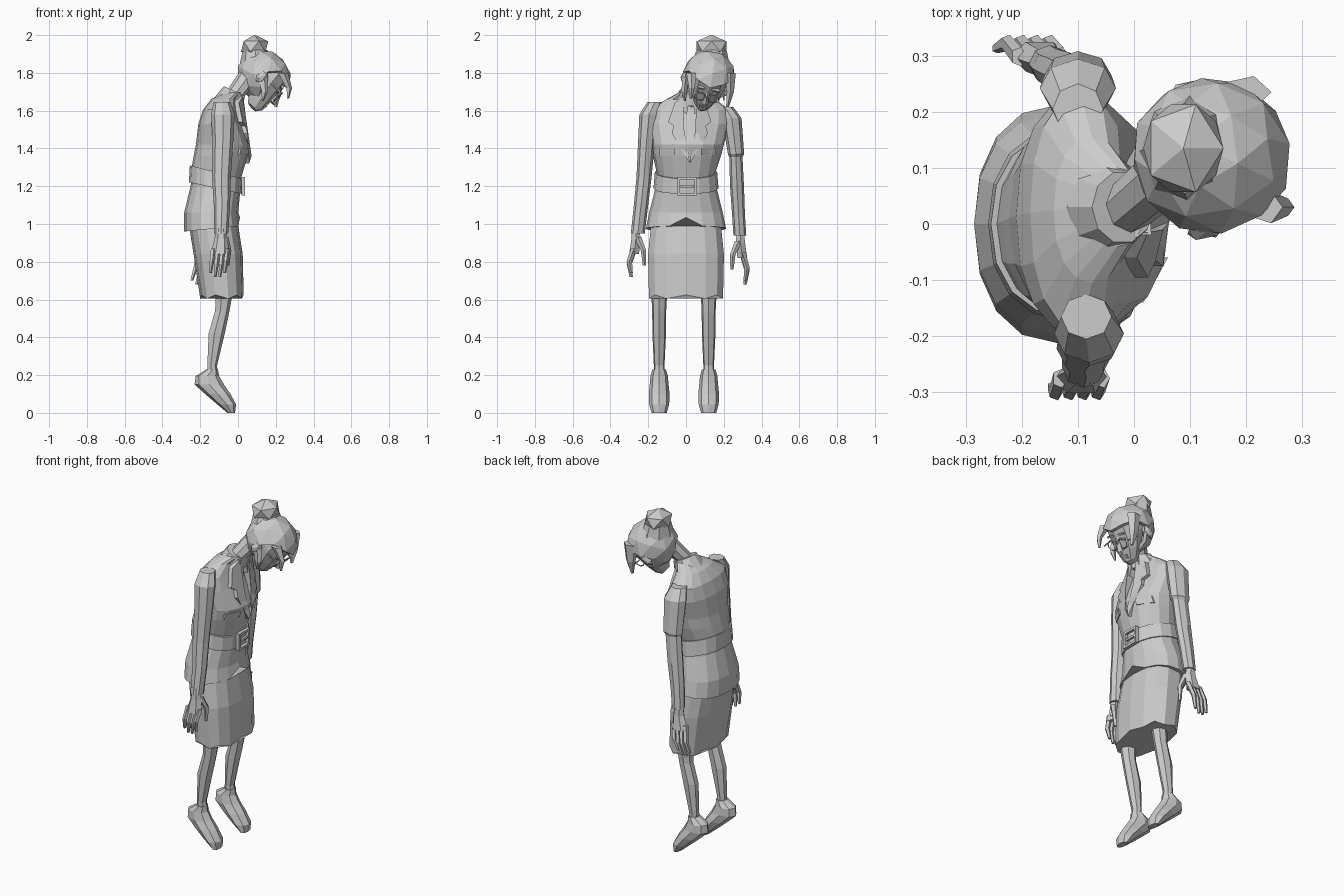
import bpy, bmesh, math
from mathutils import Vector, Matrix
from mathutils.bvhtree import BVHTree

if "Cube" in bpy.data.objects:
    bpy.data.objects.remove(bpy.data.objects["Cube"])

grey = bpy.data.materials.new("plain_grey")
grey.use_nodes = True
grey.diffuse_color = (0.6, 0.6, 0.6, 1)
grey.node_tree.nodes["Principled BSDF"].inputs["Base Color"].default_value = (0.6, 0.6, 0.6, 1)


def finish(name, bm, matrix=None):
    bmesh.ops.recalc_face_normals(bm, faces=bm.faces)
    if matrix:
        bm.transform(matrix)
    mesh = bpy.data.meshes.new(name)
    bm.to_mesh(mesh)
    bm.free()
    mesh.materials.append(grey)
    obj = bpy.data.objects.new(name, mesh)
    bpy.context.collection.objects.link(obj)
    return obj


def loft(name, rings, n=8, square=1.0, matrix=None, edit=None):
    """Skin over rings of (x, y, z, radius x, radius y, tilt)."""
    bm = bmesh.new()
    loops = []
    for ring in rings:
        x, y, z, rx, ry = ring[:5]
        tilt = ring[5] if len(ring) > 5 else 0
        loop = []
        for i in range(n):
            a = math.tau * i / n
            c, s = math.cos(a), math.sin(a)
            dx = rx * math.copysign(abs(c) ** square, c)
            dy = ry * math.copysign(abs(s) ** square, s)
            loop.append(bm.verts.new((x + dx, y + dy, z + tilt * dx)))
        loops.append(loop)
    if edit:
        edit(loops)
    for low, high in zip(loops, loops[1:]):
        for i in range(n):
            j = (i + 1) % n
            bm.faces.new((low[i], low[j], high[j], high[i]))
    bm.faces.new(loops[0])
    bm.faces.new(loops[-1])
    return finish(name, bm, matrix)


def blob(name, centre, radii, detail=1, matrix=None):
    bm = bmesh.new()
    bmesh.ops.create_icosphere(bm, subdivisions=detail, radius=1)
    bm.transform(Matrix.Translation(centre) @ Matrix.Diagonal((*radii, 1)))
    return finish(name, bm, matrix)


def box(name, centre, size, matrix=None):
    bm = bmesh.new()
    bmesh.ops.create_cube(bm, size=1)
    bm.transform(Matrix.Translation(centre) @ Matrix.Diagonal((*size, 1)))
    return finish(name, bm, matrix)


# Skirt with an uneven hem
def uneven_hem(loops):
    for v in loops[0][::2]:
        v.co.z += 0.02


loft("skirt", [(-.085, 0, .605, .115, .2), (-.105, 0, .84, .13, .205),
               (-.135, 0, 1.03, .13, .185)], 14, .8, edit=uneven_hem)


# Jacket with a notch at the front of the hem
def hem_notch(loops):
    loops[0][0].co.z += 0.045


jacket = loft("jacket", [
    (-.137, 0, .975, .148, .212, .1), (-.142, 0, 1.06, .143, .195),
    (-.12, 0, 1.18, .13, .165, -.2), (-.115, 0, 1.27, .13, .155, -.25),
    (-.092, .005, 1.36, .143, .18), (-.08, .01, 1.42, .143, .19),
    (-.095, .015, 1.53, .115, .215), (-.095, .02, 1.605, .09, .21),
    (-.075, .025, 1.66, .068, .13), (-.03, .03, 1.695, .05, .07)],
    16, .9, edit=hem_notch)
loft("belt", [(-.12, 0, 1.19, .14, .172, -.22), (-.115, 0, 1.275, .14, .165, -.25)], 16, .9)

# Square buckle on the front of the belt
for sign in (-1, 1):
    box("buckle_side", (.028, .007 + sign * .045, 1.2), (.02, .014, .1))
    box("buckle_bar", (.028, .007, 1.2 + sign * .043), (.02, .1, .014))
box("buckle_pin", (.026, .007, 1.2), (.015, .07, .012))

# Lapels, shirt front and pocket flaps laid on the chest
chest = BVHTree.FromPolygons([v.co.copy() for v in jacket.data.vertices],
                             [tuple(p.vertices) for p in jacket.data.polygons])


def chest_plate(name, outline, lift):
    bm = bmesh.new()
    front, back = [], []
    for y, z in outline:
        hit = chest.ray_cast(Vector((1, y, z)), Vector((-1, 0, 0)))[0]
        x = hit.x if hit else -.02
        front.append(bm.verts.new((x + lift, y, z)))
        back.append(bm.verts.new((x - .02, y, z)))
    bm.faces.new(front)
    bm.faces.new(back)
    for i in range(len(front)):
        j = (i + 1) % len(front)
        bm.faces.new((front[i], front[j], back[j], back[i]))
    finish(name, bm)


for sign in (-1, 1):
    lapel = [(.035, 1.68), (.08, 1.64), (.115, 1.54), (.085, 1.52), (.095, 1.48),
             (0, 1.32), (.005, 1.36), (.03, 1.5)]
    chest_plate("lapel", [(.02 + sign * y, z) for y, z in lapel], .022)
    chest_plate("pocket_flap", [(.01 + sign * y, z) for y, z in
                                ((.07, 1.4), (.15, 1.4), (.15, 1.365), (.07, 1.365))], .01)
    chest_plate("shirt_collar", [(.025 + sign * y, z) for y, z in
                                 ((.01, 1.67), (.045, 1.68), (.045, 1.6), (.02, 1.58))], .03)

# Neck and standing collar
loft("neck", [(-.04, .03, 1.62, .045, .05), (-.005, .035, 1.7, .045, .05, -.4),
              (.06, .09, 1.79, .05, .055, -.4)], 8)
loft("collar", [(-.045, .03, 1.65, .075, .09, -.35), (-.02, .03, 1.705, .055, .065, -.45)], 10)

# Sleeves: the left one has a wider upper part
loft("right_sleeve", [
    (-.085, -.165, 1.645, .045, .04), (-.08, -.195, 1.58, .062, .052),
    (-.08, -.208, 1.45, .056, .045), (-.088, -.222, 1.25, .05, .04),
    (-.085, -.238, 1.1, .043, .038), (-.09, -.255, .95, .038, .037)], 8)
loft("left_sleeve", [
    (-.1, .205, 1.62, .045, .045), (-.1, .242, 1.56, .068, .052),
    (-.1, .265, 1.37, .06, .043), (-.103, .264, 1.355, .05, .035),
    (-.12, .27, 1.2, .048, .037), (-.14, .278, 1.05, .042, .034),
    (-.15, .285, .94, .037, .034)], 8)


# Hands with four fingers and a thumb
def hand(side, x, y, z, out, drift, length):
    loft(side + "_palm", [(x, y, z + .04, .025, .022), (x, y, z - .03, .035, .028),
                          (x + drift / 3, y + out * .01, z - .11, .05, .03)], 6)
    for i in range(4):
        fx = x + drift / 3 - .037 + .025 * i
        tip = length - .02 * abs(i - 1.5)
        loft(side + "_finger", [
            (fx, y + out * .01, z - .08, .014, .018),
            (fx + drift / 2, y + out * .035, z - tip * .7, .013, .015),
            (fx + drift, y + out * .025, z - tip, .008, .009)], 5)
    loft(side + "_thumb", [(x + .02, y - out * .01, z - .02, .02, .02),
                           (x + .04, y - out * .04, z - .09, .015, .015),
                           (x + .035, y - out * .045, z - .17, .009, .009)], 5)


hand("right", -.09, -.265, .95, -1, -.015, .24)
hand("left", -.155, .288, .93, 1, -.04, .26)

# Legs and pointed-down shoes
for side, y in (("right", -.142), ("left", .12)):
    loft(side + "_leg", [(-.135, y, .19, .032, .03), (-.138, y, .25, .027, .029),
                         (-.115, y, .42, .045, .037), (-.085, y, .54, .04, .038),
                         (-.07, y, .68, .05, .046)], 7)
    loft(side + "_shoe", [(-.036, y, 0, .02, .04), (-.06, y, .045, .05, .053),
                          (-.107, y, .1, .067, .055), (-.152, y, .15, .078, .05),
                          (-.162, y, .195, .062, .046), (-.137, y, .23, .03, .036)], 8)

# Head frame: x is the way the face looks, y its left, z its crown
look = Vector((.68, -.05, -.73)).normalized()
left = look.cross(Vector((.72, .22, .66))).normalized() * -1
crown = look.cross(left)
head = Matrix.Translation((.14, .12, 1.77)) @ Matrix((look, left, crown)).transposed().to_4x4()

# Face
loft("face", [(.068, 0, -.155, .03, .026), (.062, 0, -.125, .055, .048),
              (.04, 0, -.07, .075, .078), (.015, 0, 0, .095, .1),
              (.01, 0, .07, .09, .1)], 10, matrix=head)
loft("nose", [(.115, 0, -.06, .028, .02), (.11, 0, -.045, .03, .016),
              (.1, 0, .01, .014, .01)], 5, matrix=head)
for z in (-.093, -.108):
    box("lip", (.108, 0, z), (.016, .045, .009), head)
for sign in (-1, 1):
    blob("eye", (.098, sign * .036, -.005), (.01, .018, .01), matrix=head)
    box("eyebrow", (.1, sign * .038, .026), (.014, .045, .01), head)
    blob("ear", (-.01, sign * .125, -.03), (.025, .02, .045), matrix=head)
    bpy.ops.mesh.primitive_torus_add(major_segments=8, minor_segments=4,
                                     major_radius=.03, minor_radius=.004)
    rim = bpy.context.object
    rim.name = "spectacle_rim"
    rim.data.transform(head @ Matrix.Translation((.122, sign * .037, -.02))
                       @ Matrix.Rotation(math.pi / 2, 4, 'Y'))
    rim.data.materials.append(grey)
    box("spectacle_arm", (.07, sign * .09, -.01), (.11, .006, .006), head)
box("spectacle_bridge", (.124, 0, -.015), (.006, .02, .006), head)

# Hair shell, opened over the face
hair = bmesh.new()
bmesh.ops.create_icosphere(hair, subdivisions=2, radius=1)
hair.transform(Matrix.Translation((-.008, 0, .005)) @ Matrix.Diagonal((.152, .142, .138, 1)))
opening = [f for f in hair.faces
           if f.calc_center_median().x > .035 and f.calc_center_median().z < .05]
bmesh.ops.delete(hair, geom=opening, context='FACES')
shell = finish("hair", hair, head)
thick = shell.modifiers.new("thickness", 'SOLIDIFY')
thick.thickness = .02

# Bun, with the gathered hair beneath it
blob("bun", (.088, .135, 1.94), (.08, .092, .062))
loft("bun_base", [(.1, .13, 1.85, .09, .1), (.09, .135, 1.92, .065, .08)], 8)

# Loose locks framing the face
loft("right_lock", [(.235, .03, 1.8, .03, .03), (.27, .03, 1.72, .016, .016),
                    (.265, .025, 1.665, .006, .006)], 5)
loft("left_lock", [(.2, .235, 1.8, .045, .03), (.2, .235, 1.7, .03, .02),
                   (.2, .22, 1.62, .008, .008)], 5)
loft("side_lock", [(.13, .0, 1.78, .03, .02), (.14, -.01, 1.7, .018, .015),
                   (.13, -.005, 1.65, .005, .005)], 5)
